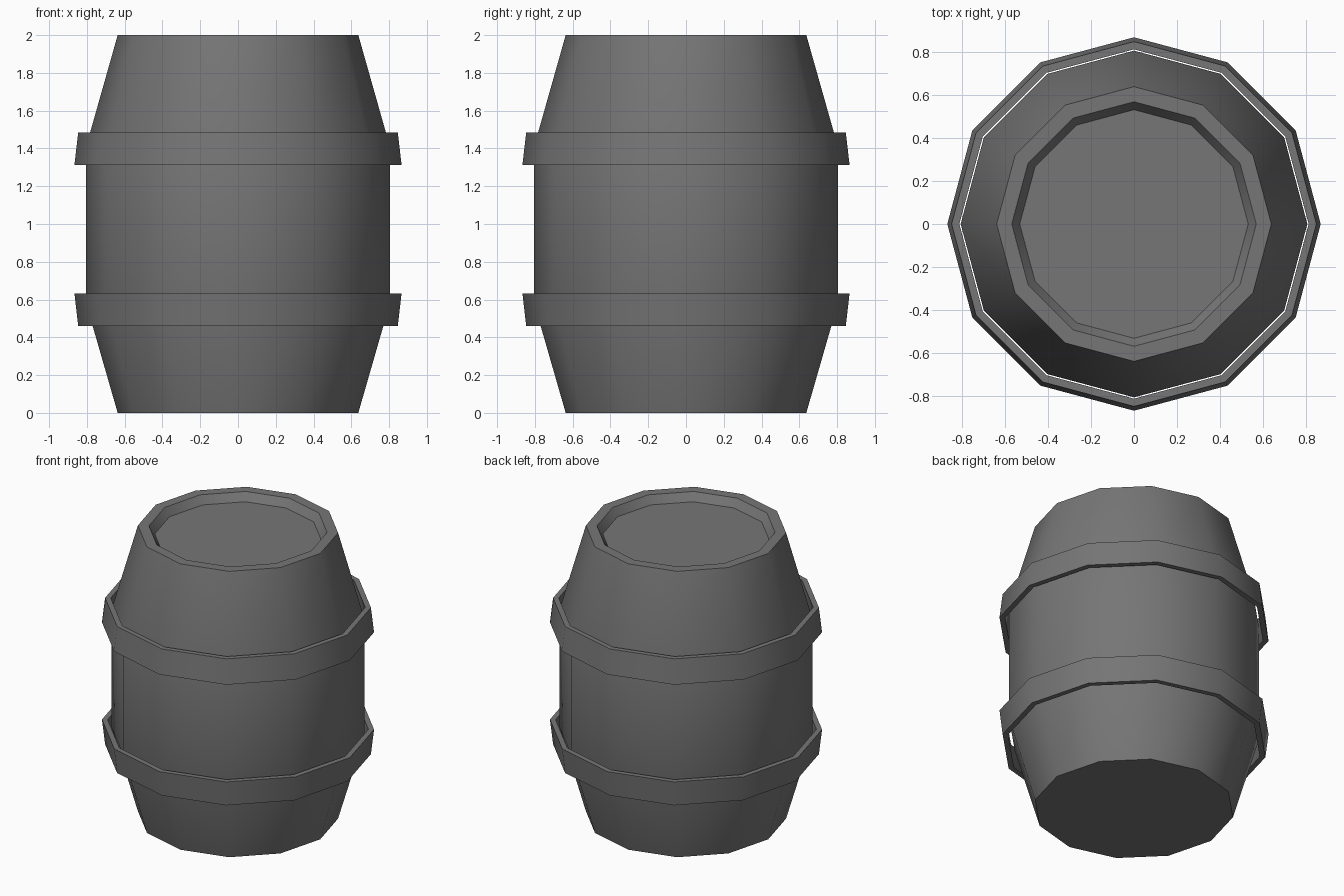
import bpy, bmesh
from math import sin, cos, tau, radians

if "Cube" in bpy.data.objects:
    bpy.data.objects.remove(bpy.data.objects["Cube"])

SIDES = 12

# Dark grey for every part
dark = bpy.data.materials.new("dark_grey")
dark.diffuse_color = (0.18, 0.18, 0.18, 1)
dark.use_nodes = True
dark.node_tree.nodes["Principled BSDF"].inputs["Base Color"].default_value = dark.diffuse_color


def lathe(name, profile, closed=False):
    """Spin (radius, z) points around z; closed loops the profile, otherwise ends are capped."""
    bm = bmesh.new()
    rings = [[bm.verts.new((r * cos(tau * i / SIDES), r * sin(tau * i / SIDES), z))
              for i in range(SIDES)] for r, z in profile]
    pairs = list(zip(rings, rings[1:]))
    if closed:
        pairs.append((rings[-1], rings[0]))
    else:
        bm.faces.new(rings[0])
        bm.faces.new(rings[-1])
    for a, b in pairs:
        for i in range(SIDES):
            j = (i + 1) % SIDES
            bm.faces.new((a[i], a[j], b[j], b[i]))
    bmesh.ops.recalc_face_normals(bm, faces=bm.faces)
    mesh = bpy.data.meshes.new(name)
    bm.to_mesh(mesh)
    bm.free()
    mesh.materials.append(dark)
    obj = bpy.data.objects.new(name, mesh)
    bpy.context.collection.objects.link(obj)
    bpy.ops.object.select_all(action='DESELECT')
    obj.select_set(True)
    bpy.context.view_layer.objects.active = obj
    bpy.ops.object.shade_smooth_by_angle(angle=radians(40))
    return obj


# Barrel body with straight waist and sunken lid
lathe("barrel_body", [(0.637, 0), (0.804, 0.58), (0.804, 1.41), (0.637, 2.0),
                      (0.567, 2.0), (0.53, 1.945)])

# Two tapered hoops, wide edges facing the middle
for name, narrow, wide in (("lower_hoop", 0.46, 0.633), ("upper_hoop", 1.485, 1.313)):
    lathe(name, [(0.846, narrow), (0.866, wide), (0.83, wide), (0.81, narrow)], closed=True)
